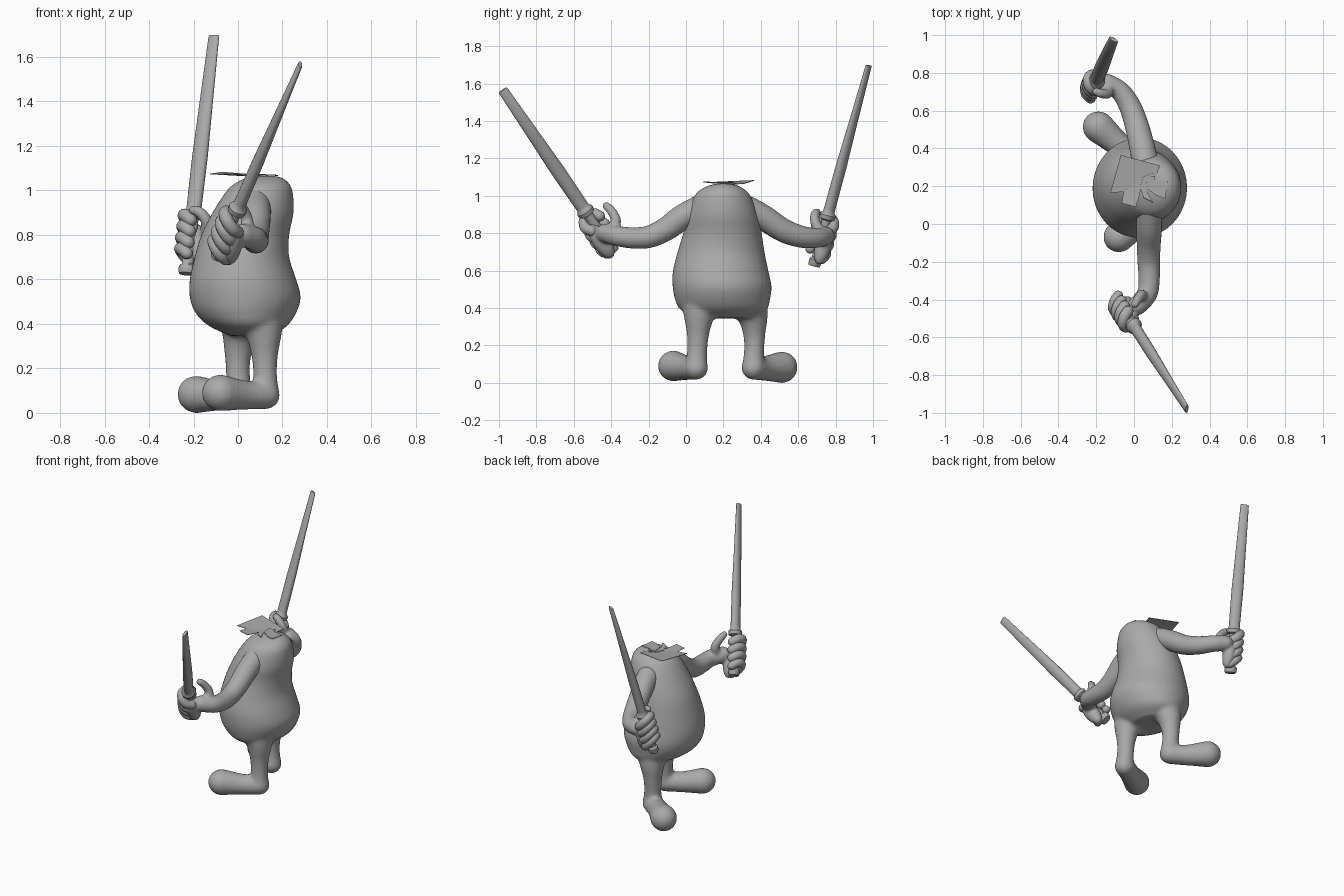
import bpy, bmesh, math
from mathutils import Vector, Matrix

old = bpy.data.objects.get("Cube")
if old:
    bpy.data.objects.remove(old)

clay = bpy.data.materials.new("clay_grey")
clay.use_nodes = True
GREY = (0.4, 0.4, 0.4, 1)
clay.diffuse_color = GREY
clay.node_tree.nodes["Principled BSDF"].inputs["Base Color"].default_value = GREY


def finish(name, bm, smooth=True):
    bmesh.ops.recalc_face_normals(bm, faces=bm.faces)
    me = bpy.data.meshes.new(name)
    bm.to_mesh(me)
    bm.free()
    me.materials.append(clay)
    ob = bpy.data.objects.new(name, me)
    bpy.context.collection.objects.link(ob)
    if smooth:
        me.shade_smooth()
    return ob


def loft(bm, rings, sides=24):
    """Skin a list of (centre, u, v) ellipses and close both ends."""
    loops = []
    for c, u, v in rings:
        angles = [2 * math.pi * i / sides for i in range(sides)]
        loops.append([bm.verts.new(c + u * math.cos(a) + v * math.sin(a)) for a in angles])
    for a, b in zip(loops, loops[1:]):
        for i in range(sides):
            j = (i + 1) % sides
            bm.faces.new((a[i], a[j], b[j], b[i]))
    bm.faces.new(loops[0])
    bm.faces.new(loops[-1])


def spline(keys, steps=6):
    """Catmull-Rom through tuples of any length."""
    keys = [Vector(k) for k in keys]
    pts = [keys[0] * 2 - keys[1]] + keys + [keys[-1] * 2 - keys[-2]]
    out = []
    for a, b, c, d in zip(pts, pts[1:], pts[2:], pts[3:]):
        for s in range(steps):
            t = s / steps
            out.append(b + (c - a) * (t / 2) + (a * 2 - b * 5 + c * 4 - d) * (t * t / 2)
                       + (b * 3 - a - c * 3 + d) * (t ** 3 / 2))
    return out + [keys[-1]]


def tube(bm, keys, sides=20):
    """Round-ended limb through (x, y, z, radius) points."""
    path = spline(keys)
    pts = [p.to_3d() for p in path]
    rad = [p[3] for p in path]
    rings, u = [], None
    for i, p in enumerate(pts):
        d = (pts[min(i + 1, len(pts) - 1)] - pts[max(i - 1, 0)]).normalized()
        u = (u - d * u.dot(d)).normalized() if u else d.orthogonal().normalized()
        v = d.cross(u)
        r = rad[i]
        ball = [(p + d * r * math.sin(a), u * r * math.cos(a), v * r * math.cos(a))
                for a in (math.radians(k) for k in (0, 22, 45, 65, 82))]
        if i == 0:
            rings += [(p * 2 - c, a, b) for c, a, b in reversed(ball)]
        elif i == len(pts) - 1:
            rings += ball
        else:
            rings.append((p, u * r, v * r))
    loft(bm, rings, sides)


def blend(ob, voxel, rounds):
    """Fuse overlapping pieces into one soft skin."""
    m = ob.modifiers.new("fuse", "REMESH")
    m.mode = "VOXEL"
    m.voxel_size = voxel
    m.use_smooth_shade = True
    s = ob.modifiers.new("soften", "SMOOTH")
    s.factor = 0.5
    s.iterations = rounds


# Torso: (z, x min, x max, y min, y max), with legs and feet fused on
torso = [(1.066, .09, .15, .18, .22), (1.06, .05, .19, .14, .26), (1.04, 0, .222, .09, .305),
         (1.0, -.05, .245, .045, .345), (.9, -.115, .25, .005, .385), (.8, -.165, .23, -.015, .405),
         (.7, -.195, .23, -.045, .42), (.6, -.217, .262, -.07, .44), (.52, -.217, .282, -.072, .457),
         (.45, -.192, .262, -.06, .45), (.39, -.13, .22, -.03, .43), (.345, -.03, .15, .06, .35)]
bm = bmesh.new()
rings = []
for z, x0, x1, y0, y1 in spline(torso, 4):
    rings.append((Vector(((x0 + x1) / 2, (y0 + y1) / 2, z)),
                  Vector(((x1 - x0) / 2, 0, 0)), Vector((0, (y1 - y0) / 2, 0))))
loft(bm, rings, 40)
tube(bm, [(.09, .09, .46, .13), (.115, .07, .36, .085), (.12, .064, .26, .06),
          (.122, .06, .17, .054), (.125, .055, .09, .06)])
tube(bm, [(.125, .055, .08, .064), (.03, 0, .08, .066), (-.08, -.068, .09, .083)])
tube(bm, [(.03, .31, .46, .13), (.01, .355, .36, .085), (0, .365, .26, .06),
          (0, .364, .17, .054), (.005, .36, .09, .06)])
tube(bm, [(.005, .36, .08, .064), (-.08, .42, .077, .066), (-.188, .513, .083, .085)])
blend(finish("body_and_legs", bm), .012, 6)


def sword(name, base, tip, wide):
    """Handle, collar and tapered flat blade as one lathe-like loft."""
    axis = (tip - base).normalized()
    length = (tip - base).length
    wide = (wide - axis * wide.dot(axis)).normalized()
    thin = axis.cross(wide)
    profile = [(0, .034, .028), (.012, .04, .032), (.035, .04, .032), (.045, .027, .024),
               (.255, .027, .024), (.262, .044, .04), (.285, .048, .043), (.3, .036, .03),
               (.32, .036, .028), (.55, .038, .026), (.8, .033, .019), (length - .006, .027, .011),
               (length, .024, .008)]
    bm = bmesh.new()
    loft(bm, [(base + axis * t, wide * w, thin * h) for t, w, h in profile], 20)
    ob = finish(name, bm)
    ob.data.set_sharp_from_angle(angle=math.radians(40))


def grip(side, base, tip, reach, arm, thumb):
    """Arm, palm and four fingers closed round a handle."""
    axis = (tip - base).normalized()
    out = Vector((1, 0, 0))
    out = (out - axis * out.x).normalized()
    across = axis.cross(out) * (1 if side == "left" else -1)
    mid = base + axis * reach
    bm = bmesh.new()
    tube(bm, arm)
    frame = Matrix((out, across, axis)).transposed().to_4x4()
    frame.translation = mid + out * .045 + across * .025
    bmesh.ops.create_uvsphere(bm, u_segments=20, v_segments=14, radius=1,
                              matrix=frame @ Matrix.Diagonal((.06, .06, .1, 1)))
    tube(bm, thumb, 14)
    blend(finish(side + "_arm", bm), .009, 4)
    bm = bmesh.new()
    for k in range(4):
        c = mid + axis * (.078 - .052 * k)
        keys = []
        for deg in (40, 85, 130, 175, 220, 260):
            a = math.radians(deg)
            p = c + out * (.055 * math.cos(a)) + across * (.06 * math.sin(a))
            keys.append((*p, .029 - .002 * (k == 3)))
        tube(bm, keys, 14)
    finish(side + "_fingers", bm)


# Arms and swords; the left one is on the +y side of the body
base, tip = Vector((-.232, .685, .625)), Vector((-.108, .977, 1.697))
sword("left_sword", base, tip, Vector((1, -.6, 0)))
grip("left", base, tip, .155,
     [(.06, .33, .93, .07), (.04, .42, .88, .068), (.015, .52, .815, .064), (-.02, .62, .78, .059),
      (-.07, .7, .775, .053), (-.14, .745, .785, .05)],
     [(-.14, .715, .81, .033), (-.14, .69, .86, .027), (-.17, .69, .9, .025), (-.2, .7, .912, .022)])

base, tip = Vector((-.095, -.39, .7)), Vector((.28, -.98, 1.566))
sword("right_sword", base, tip, Vector((0, 1, .5)))
grip("right", base, tip, .125,
     [(.08, .08, .94, .068), (.08, -.02, .885, .068), (.078, -.11, .82, .064), (.078, -.2, .78, .06),
      (.08, -.29, .775, .057), (.07, -.37, .785, .054), (.02, -.43, .8, .052)],
     [(.04, -.39, .82, .034), (.04, -.375, .87, .028), (.02, -.4, .92, .025), (.005, -.425, .945, .022)])


# Torn flaps lying on the crown
def flap(name, outline, lift):
    bm = bmesh.new()
    bm.faces.new([bm.verts.new((x, y, 0)) for x, y in outline])
    bmesh.ops.triangulate(bm, faces=bm.faces)
    for v in bm.verts:
        v.co.z = lift + .5 * (v.co.y - .21) ** 2 - .05 * v.co.x
    ob = finish(name, bm, False)
    ob.modifiers.new("thickness", "SOLIDIFY").thickness = .003


flap("large_flap", [(-.07, .365), (.135, .31), (.12, .25), (.045, .23), (.03, .155), (.01, .09),
                    (-.065, .11), (-.055, .17), (-.125, .165)], 1.068)
flap("small_flap", [(.06, .25), (.11, .255), (.11, .235), (.18, .225), (.165, .135), (.12, .15),
                    (.07, .185)], 1.077)
flap("curled_flap", [(.1, .27), (.05, .25), (.03, .2), (.05, .14), (.1, .115), (.07, .17),
                     (.07, .22)], 1.072)
